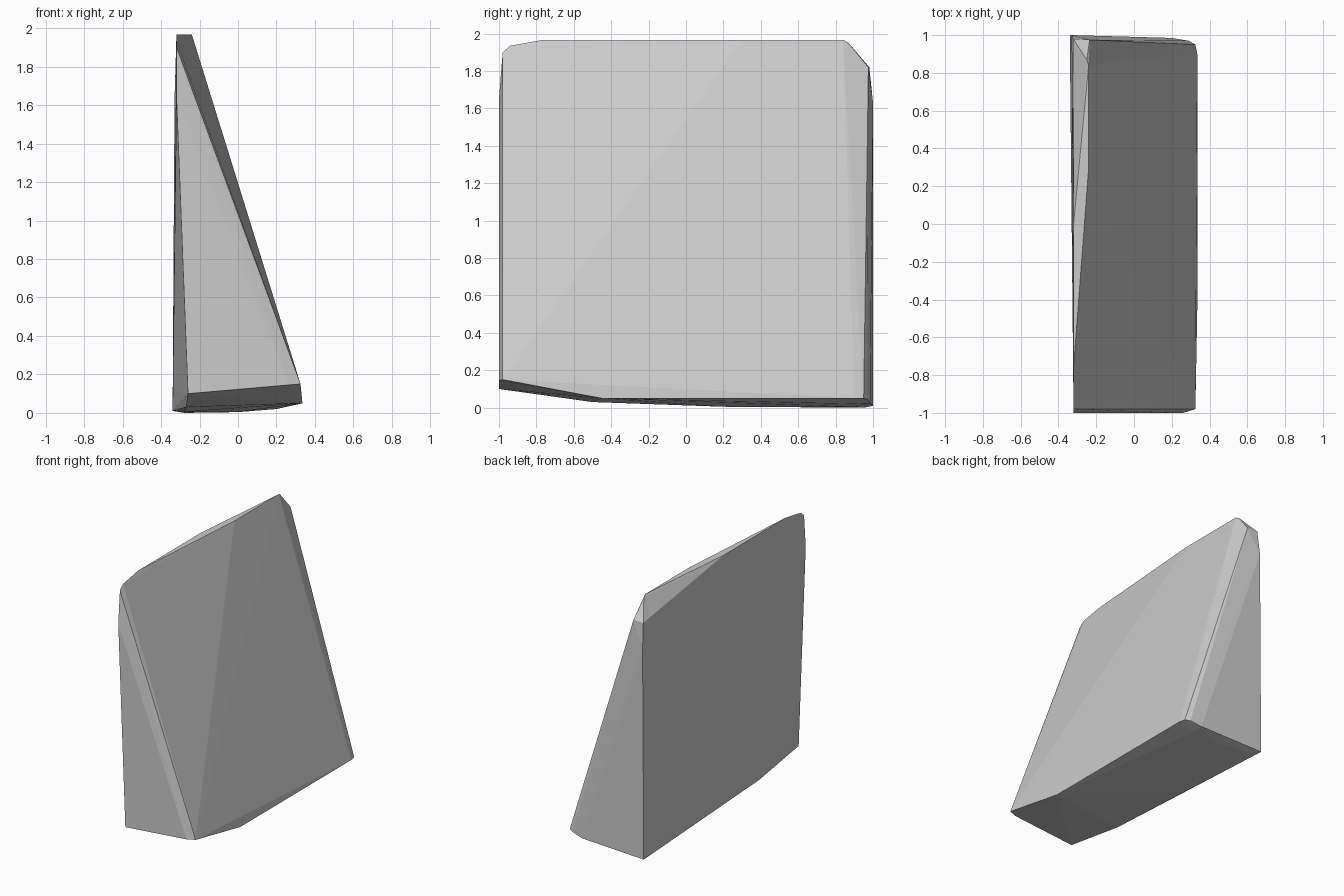
import bpy, bmesh

# Profiles of the worn, slightly twisted wedge (x, y, z)
top_rim = [(-0.32, -0.98, 1.90), (-0.32, -0.94, 1.935), (-0.32, -0.76, 1.967),
           (-0.32, 0.0, 1.967), (-0.24, 0.30, 1.967), (-0.24, 0.84, 1.967),
           (-0.25, 0.87, 1.95), (-0.322, 0.98, 1.82), (-0.235, 0.975, 1.82),
           (-0.33, 1.0, 1.63), (-0.32, -1.0, 1.65)]
front_base = [(-0.26, -1.0, 0.10), (0.26, -1.0, 0.145), (0.325, -0.98, 0.15)]
right_base = [(0.332, -0.45, 0.06), (0.335, -0.45, 0.05),
              (0.335, 0.90, 0.05), (0.325, 0.95, 0.05), (0.29, 0.97, 0.045)]
back_base = [(0.20, 0.985, 0.025), (-0.34, 1.0, 0.01)]
underside = [(-0.27, -0.5, 0.03), (-0.28, 0.2, 0.005), (-0.28, 0.95, 0.0),
             (0.0, 0.9, 0.004), (0.2, 0.9, 0.02)]

# Shrink-wrap the profiles into one flat-faced solid
bm = bmesh.new()
for co in top_rim + front_base + right_base + back_base + underside:
    bm.verts.new(co)
hull = bmesh.ops.convex_hull(bm, input=bm.verts[:])
loose = [v for v in bm.verts if not v.link_faces]
bmesh.ops.delete(bm, geom=loose, context='VERTS')
bmesh.ops.recalc_face_normals(bm, faces=bm.faces[:])

mesh = bpy.data.meshes.new("wedge_block")
bm.to_mesh(mesh)
bm.free()
obj = bpy.data.objects.new("wedge_block", mesh)
bpy.context.collection.objects.link(obj)
